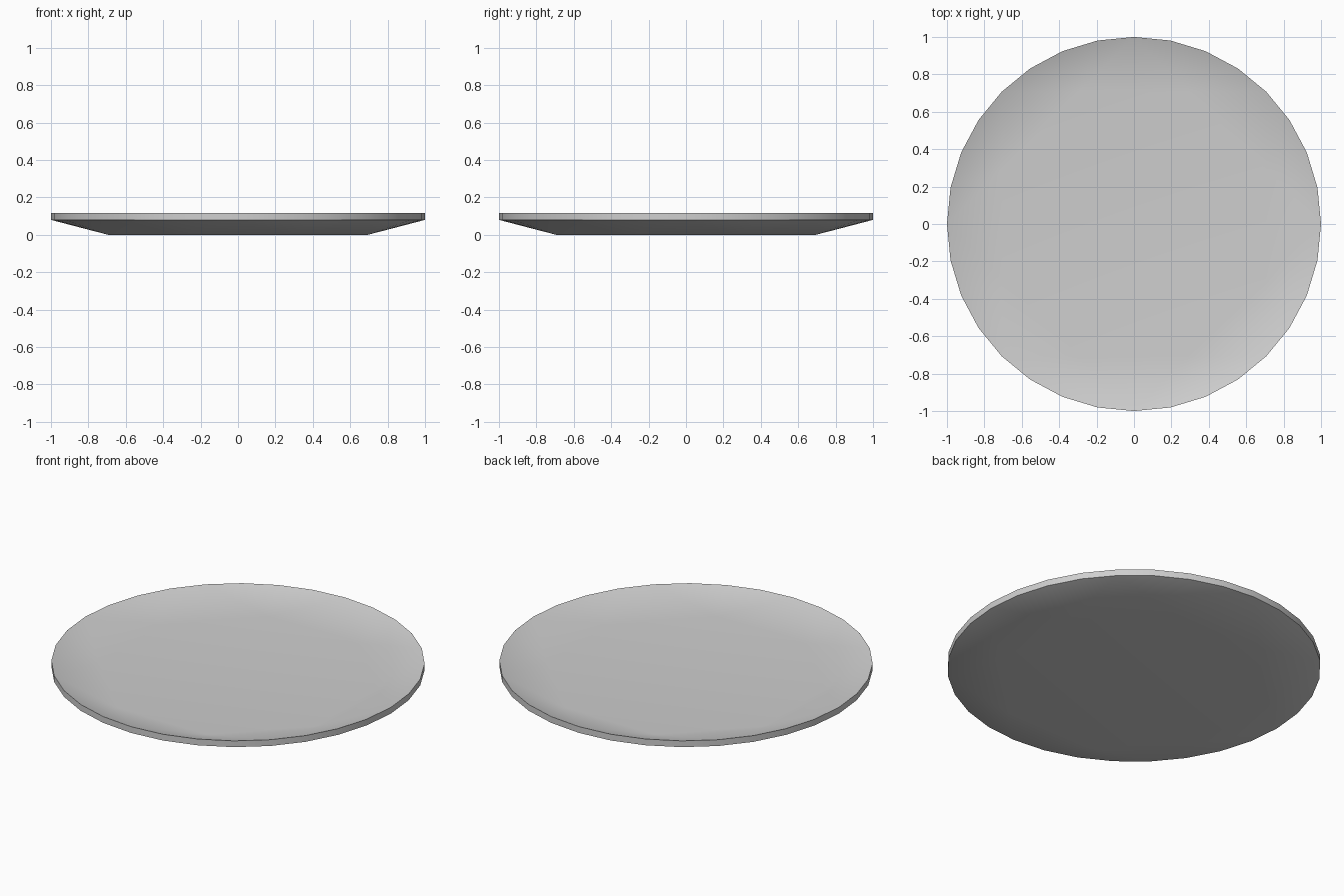
import bpy
import bmesh
from math import cos, sin, pi

cube = bpy.data.objects.get("Cube")
if cube:
    bpy.data.objects.remove(cube, do_unlink=True)

# Plain light grey glaze
grey = bpy.data.materials.new("light_grey")
colour = (0.62, 0.62, 0.62, 1)
grey.diffuse_color = colour
grey.use_nodes = True
shader = grey.node_tree.nodes["Principled BSDF"]
shader.inputs["Base Color"].default_value = colour
shader.inputs["Roughness"].default_value = 0.6

RIM_SIDES = 32
WELL_SIDES = 8
STEP = RIM_SIDES // WELL_SIDES

bm = bmesh.new()


def ring(radius, z, sides, turn=0.0):
    angles = [2 * pi * (i + turn) / sides for i in range(sides)]
    return [bm.verts.new((radius * cos(a), radius * sin(a), z)) for a in angles]


def dish(well, rim):
    """Eight-sided flat well, fanned out to the round rim."""
    bm.faces.new(well)
    for k, corner in enumerate(well):
        first = k * STEP
        for i in range(first, first + STEP):
            bm.faces.new((corner, rim[i], rim[(i + 1) % RIM_SIDES]))
        shared = rim[(first + STEP) % RIM_SIDES]
        bm.faces.new((corner, shared, well[(k + 1) % WELL_SIDES]))


# Underside and upper side of the plate
lower_rim = ring(1.0, 0.08, RIM_SIDES)
upper_rim = ring(1.0, 0.117, RIM_SIDES)
dish(ring(0.75, 0.0, WELL_SIDES, 0.5), lower_rim)
dish(ring(0.765, 0.037, WELL_SIDES, 0.5), upper_rim)

# Upright edge joining the two rims
for i in range(RIM_SIDES):
    j = (i + 1) % RIM_SIDES
    bm.faces.new((lower_rim[i], lower_rim[j], upper_rim[j], upper_rim[i]))

bmesh.ops.recalc_face_normals(bm, faces=bm.faces)
mesh = bpy.data.meshes.new("plate")
bm.to_mesh(mesh)
bm.free()
mesh.materials.append(grey)

plate = bpy.data.objects.new("plate", mesh)
bpy.context.collection.objects.link(plate)

# Soft slopes, crisp rim
bpy.ops.object.select_all(action="DESELECT")
plate.select_set(True)
bpy.context.view_layer.objects.active = plate
bpy.ops.object.shade_smooth_by_angle(angle=pi / 6)
weighted = plate.modifiers.new("weighted_normals", "WEIGHTED_NORMAL")
weighted.keep_sharp = True
